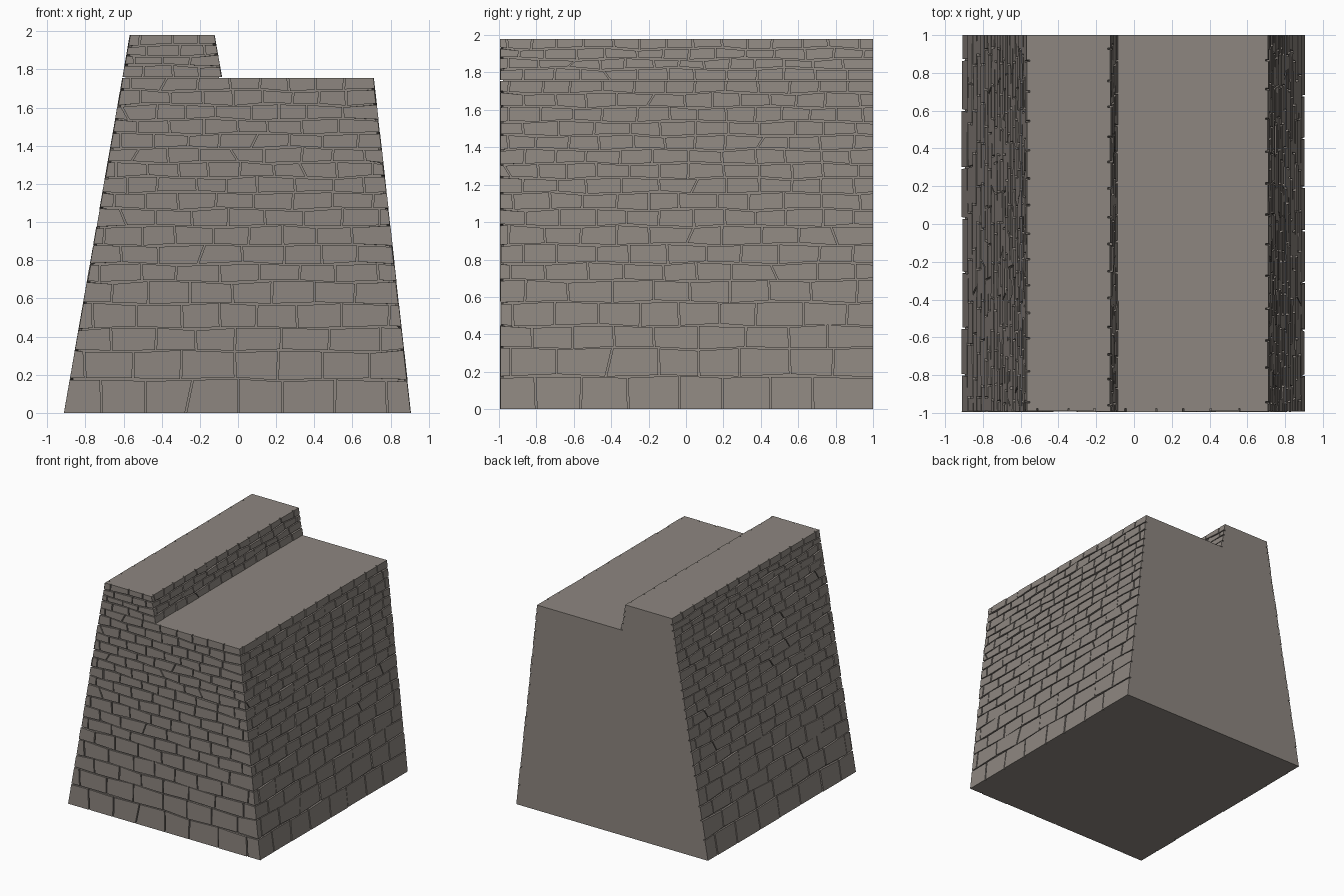
import bpy, bmesh, math, random

if "Cube" in bpy.data.objects:
    bpy.data.objects.remove(bpy.data.objects["Cube"])

random.seed(7)
DEPTH = 0.014          # groove depth
GAP = 0.0045           # half the joint width
FRONT, BACK = -0.992, 1.0
LEDGE, TOP = 1.755, 1.98

# Course heights, large stones at the foot and small ones at the top
ROWS = [0, .175, .325, .445, .572, .688, .78, .88, .978, 1.068, 1.155, 1.235,
        1.313, 1.388, 1.463, 1.538, 1.615, 1.69, LEDGE, 1.82, 1.872, 1.928, TOP]


def material(name, rgb):
    m = bpy.data.materials.new(name)
    m.diffuse_color = (*rgb, 1)
    m.use_nodes = True
    m.node_tree.nodes["Principled BSDF"].inputs["Base Color"].default_value = m.diffuse_color
    return m


STONE = material("grey stone", (0.268, 0.240, 0.216))


# Sloping outlines of the wall
def left(z):
    return -0.91 + 0.345 * z / TOP


def right(z):
    return 0.905 - 0.195 * z / LEDGE


def step(z):
    return -0.085 - 0.04 * (z - LEDGE) / (TOP - LEDGE)


def front_end(row):
    return step if ROWS[row] >= LEDGE else right


def clamp(v, a, b):
    return max(a, min(b, v))


# Where a point along a course lies in space, d is the depth below the surface
def on_front(row, t, z, d):
    return (clamp(t, left(z) + d, front_end(row)(z) - d), FRONT + d, z)


def on_side(edge, sign):
    def place(row, t, z, d):
        return (edge(z) - sign * d, clamp(t, FRONT + d, BACK), z)
    return place


def wave(i, s):
    if ROWS[i] in (0, LEDGE, TOP):
        return 0
    return 0.006 * math.sin(10 * s + 2.3 * i) + 0.003 * math.sin(21 * s + 1.1 * i)


def make_object(name, bm):
    bmesh.ops.recalc_face_normals(bm, faces=bm.faces)
    me = bpy.data.meshes.new(name)
    bm.to_mesh(me)
    bm.free()
    me.materials.append(STONE)
    ob = bpy.data.objects.new(name, me)
    bpy.context.collection.objects.link(ob)
    return ob


def add_stone(bm, place, row, corners):
    d = random.uniform(-0.003, 0.003)
    outer = [bm.verts.new(place(row, t, z, d)) for t, z in corners]
    inner = [bm.verts.new(place(row, t, z, DEPTH + 0.003)) for t, z in corners]
    bm.faces.new(outer)
    bm.faces.new(inner[::-1])
    for k in range(4):
        n = (k + 1) % 4
        bm.faces.new((outer[k], inner[k], inner[n], outer[n]))


# One face of stone courses: span gives the ends, around the running distance
def stone_face(name, place, rows, span, around):
    bm = bmesh.new()
    for i in rows:
        z0, z1 = ROWS[i], ROWS[i + 1]
        a, b = span(i, (z0 + z1) / 2)
        width = 0.265 - 0.07 * min(1, z0 / 0.8) - 0.04 * max(0, z0 - 0.8)
        joints = []
        t = a + width * ((0.7, 0.3)[i % 2] + random.uniform(-.08, .08))
        while t < b - 0.05:
            lean = random.uniform(-.004, .004)
            if random.random() < 0.06:
                lean = random.choice((-.018, .018))
            joints.append((t - lean, t + lean))
            t += width * random.uniform(0.85, 1.15)
        joints = [(a - 1, a - 1)] + joints + [(b + 1, b + 1)]
        for (p0, p1), (q0, q1) in zip(joints, joints[1:]):
            def low(t):
                return z0 + wave(i, around(clamp(t, a, b), z0)) + (GAP if i else 0)

            def high(t):
                trim = 0 if z1 in (LEDGE, TOP) else GAP
                return z1 + wave(i + 1, around(clamp(t, a, b), z1)) - trim
            p0, p1, q0, q1 = p0 + GAP, p1 + GAP, q0 - GAP, q1 - GAP
            add_stone(bm, place, i, [(p0, low(p0)), (q0, low(q0)),
                                     (q1, high(q1)), (p1, high(p1))])
    return make_object(name, bm)


n = len(ROWS) - 1
ledge_row = ROWS.index(LEDGE)


def side_span(i, z):
    return FRONT, BACK


stone_face("front_stones", on_front, range(n),
           lambda i, z: (left(z), front_end(i)(z)), lambda t, z: t)
stone_face("right_stones", on_side(right, 1), range(ledge_row), side_span,
           lambda t, z: right(z) + t - FRONT)
stone_face("left_stones", on_side(left, -1), range(n), side_span,
           lambda t, z: left(z) - t + FRONT)
stone_face("step_stones", on_side(step, 1), range(ledge_row, n), side_span,
           lambda t, z: step(z) + t - FRONT)

# Solid core behind the stones, plain on top, back and bottom
bm = bmesh.new()
profile = [(left(0) + DEPTH, 0), (right(0) - DEPTH, 0),
           (right(LEDGE) - DEPTH, LEDGE), (step(LEDGE) - DEPTH, LEDGE),
           (step(TOP) - DEPTH, TOP), (left(TOP) + DEPTH, TOP)]
front = [bm.verts.new((x, FRONT + DEPTH, z)) for x, z in profile]
back = [bm.verts.new((x, BACK, z)) for x, z in profile]
bm.faces.new(front)
bm.faces.new(back[::-1])
for k in range(6):
    m = (k + 1) % 6
    bm.faces.new((front[k], back[k], back[m], front[m]))
make_object("wall_core", bm)
